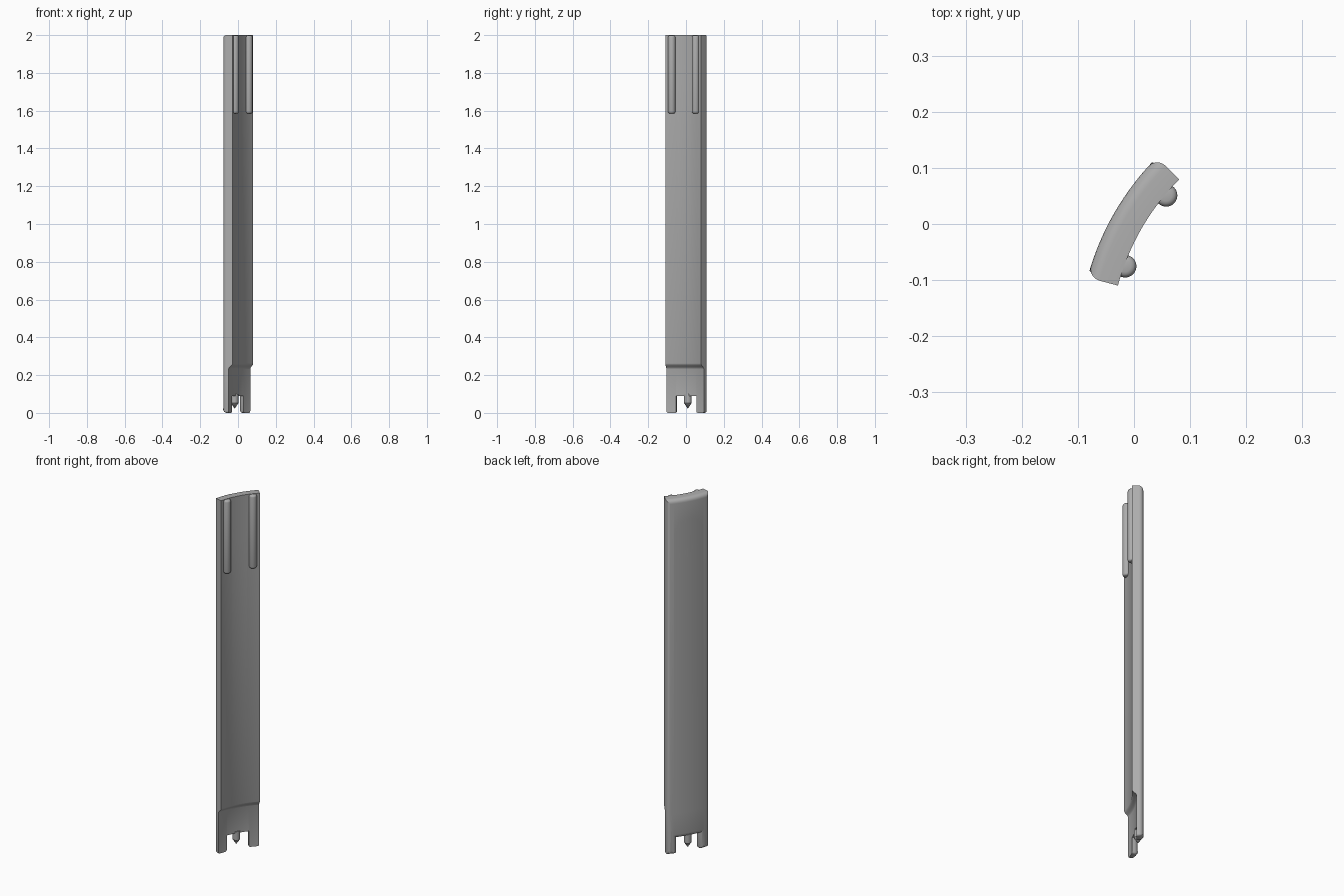
import bpy, bmesh, math
from mathutils import Matrix, Vector

old = bpy.data.objects.get("Cube")
if old:
    bpy.data.objects.remove(old, do_unlink=True)

R_IN, R_OUT = 0.422, 0.478            # concave and convex radii
THICK = R_OUT - R_IN
CENTRE = Vector((0.379, -0.219, 0))   # axis of the curved strip
MID, HALF = math.radians(150), math.radians(15)
NOTCH_HALF, NOTCH_TOP = math.radians(8), 0.09
HEIGHT = 2.0

mat = bpy.data.materials.new("plain grey")
mat.use_nodes = True
grey = (0.42, 0.42, 0.42, 1)
mat.diffuse_color = grey
mat.node_tree.nodes["Principled BSDF"].inputs["Base Color"].default_value = grey


def polar(angle, radius, z=0.0):
    return CENTRE + Vector((radius * math.cos(angle), radius * math.sin(angle), z))


def make_object(name, bm):
    bmesh.ops.recalc_face_normals(bm, faces=bm.faces)
    mesh = bpy.data.meshes.new(name)
    bm.to_mesh(mesh)
    bm.free()
    mesh.materials.append(mat)
    ob = bpy.data.objects.new(name, mesh)
    bpy.context.collection.objects.link(ob)
    return ob


def activate(ob):
    bpy.ops.object.select_all(action='DESELECT')
    ob.select_set(True)
    bpy.context.view_layer.objects.active = ob


def smooth(ob):
    activate(ob)
    bpy.ops.object.shade_smooth_by_angle(angle=math.radians(32))


def lathe(name, profile, matrix, steps=32):
    """Spin a closed (radius, height) profile about local z."""
    bm = bmesh.new()
    verts = [bm.verts.new((r, 0, h)) for r, h in profile]
    edges = [bm.edges.new(pair) for pair in zip(verts, verts[1:])]
    bmesh.ops.spin(bm, geom=verts + edges, axis=(0, 0, 1), cent=(0, 0, 0),
                   angle=math.tau, steps=steps)
    bmesh.ops.remove_doubles(bm, verts=bm.verts, dist=1e-5)
    bm.transform(matrix)
    return make_object(name, bm)


# Strip, laid out flat: x is arc length, y is depth, z is height
u, n = HALF * R_OUT, NOTCH_HALF * R_OUT
outline = [(-u, 0), (-n, 0), (-n, NOTCH_TOP), (n, NOTCH_TOP),
           (n, 0), (u, 0), (u, HEIGHT), (-u, HEIGHT)]
bm = bmesh.new()
face = bm.faces.new([bm.verts.new((x, 0, z)) for x, z in outline])
ext = bmesh.ops.extrude_face_region(bm, geom=[face], use_keep_orig=True)
bmesh.ops.translate(bm, vec=(0, THICK, 0),
                    verts=[v for v in ext["geom"] if isinstance(v, bmesh.types.BMVert)])
bmesh.ops.recalc_face_normals(bm, faces=bm.faces)

# Ease the foot corners, then round the whole outer rim
feet = [e for e in bm.edges if all(v.co.z < 1e-5 for v in e.verts)
        and abs(e.verts[0].co.y - e.verts[1].co.y) > THICK / 2]
bmesh.ops.bevel(bm, geom=feet, offset=0.01, segments=3, profile=0.5, affect='EDGES')
rim = [e for e in bm.edges if all(v.co.y > THICK - 1e-5 for v in e.verts)]
bmesh.ops.bevel(bm, geom=rim, offset=0.022, segments=5, profile=0.5, affect='EDGES')


def slice_at(co, normal):
    bmesh.ops.bisect_plane(bm, geom=bm.verts[:] + bm.edges[:] + bm.faces[:],
                           plane_co=co, plane_no=normal, dist=1e-6)


# Slices that let the strip curve and step
for i in range(1, 24):
    slice_at((-u + 2 * u * i / 24, 0, 0), (1, 0, 0))
STEP_LOW, STEP_HIGH, STEP_DEPTH = 0.232, 0.262, 0.022
for i in range(7):
    slice_at((0, 0, STEP_LOW + (STEP_HIGH - STEP_LOW) * i / 6), (0, 0, 1))

# Wrap round the axis, thinning the inner side below the step
for v in bm.verts:
    depth = v.co.y
    if depth < 1e-5:
        t = min(max((STEP_HIGH - v.co.z) / (STEP_HIGH - STEP_LOW), 0), 1)
        depth = STEP_DEPTH * t * t * (3 - 2 * t)
    v.co = polar(MID + v.co.x / R_OUT, R_IN + depth, v.co.z)
strip = make_object("curved_strip", bm)

# Countersunk screw hole, cut along the middle radius
aim = Matrix.Translation(CENTRE + Vector((0, 0, 1.795))) \
    @ Vector((math.cos(MID), math.sin(MID), 0)).to_track_quat('Z', 'Y').to_matrix().to_4x4()
cutter = lathe("hole_cutter", [(0, 0.38), (0.043, 0.38), (0.043, 0.432),
                               (0.105, 0.494), (0, 0.494)], aim, 48)
cutter.hide_render = True
boolean = strip.modifiers.new("hole", 'BOOLEAN')
boolean.operation, boolean.solver, boolean.object = 'DIFFERENCE', 'EXACT', cutter
activate(strip)
bpy.ops.object.modifier_apply(modifier=boolean.name)
bpy.data.objects.remove(cutter, do_unlink=True)
smooth(strip)

# Pair of half-round ribs on the inner face
RIB, EASE, LOW, HIGH = 0.02, 0.01, 1.585, 1.998
for side, name in ((-1, "left_rib"), (1, "right_rib")):
    arc = [(RIB - EASE + EASE * math.cos(a), EASE * math.sin(a))
           for a in (math.radians(k) for k in range(0, 91, 30))]
    profile = [(0, LOW)] + [(r, LOW + EASE - h) for r, h in reversed(arc)] \
        + [(r, HIGH - EASE + h) for r, h in arc] + [(0, HIGH)]
    smooth(lathe(name, profile, Matrix.Translation(polar(MID + side * math.radians(10), R_IN - 0.002))))

# Pointed locating pin hanging in the notch
smooth(lathe("notch_pin", [(0, 0.022), (0.02, 0.052), (0.02, 0.1), (0, 0.1)],
             Matrix.Translation(polar(MID, 0.458)), 24))
